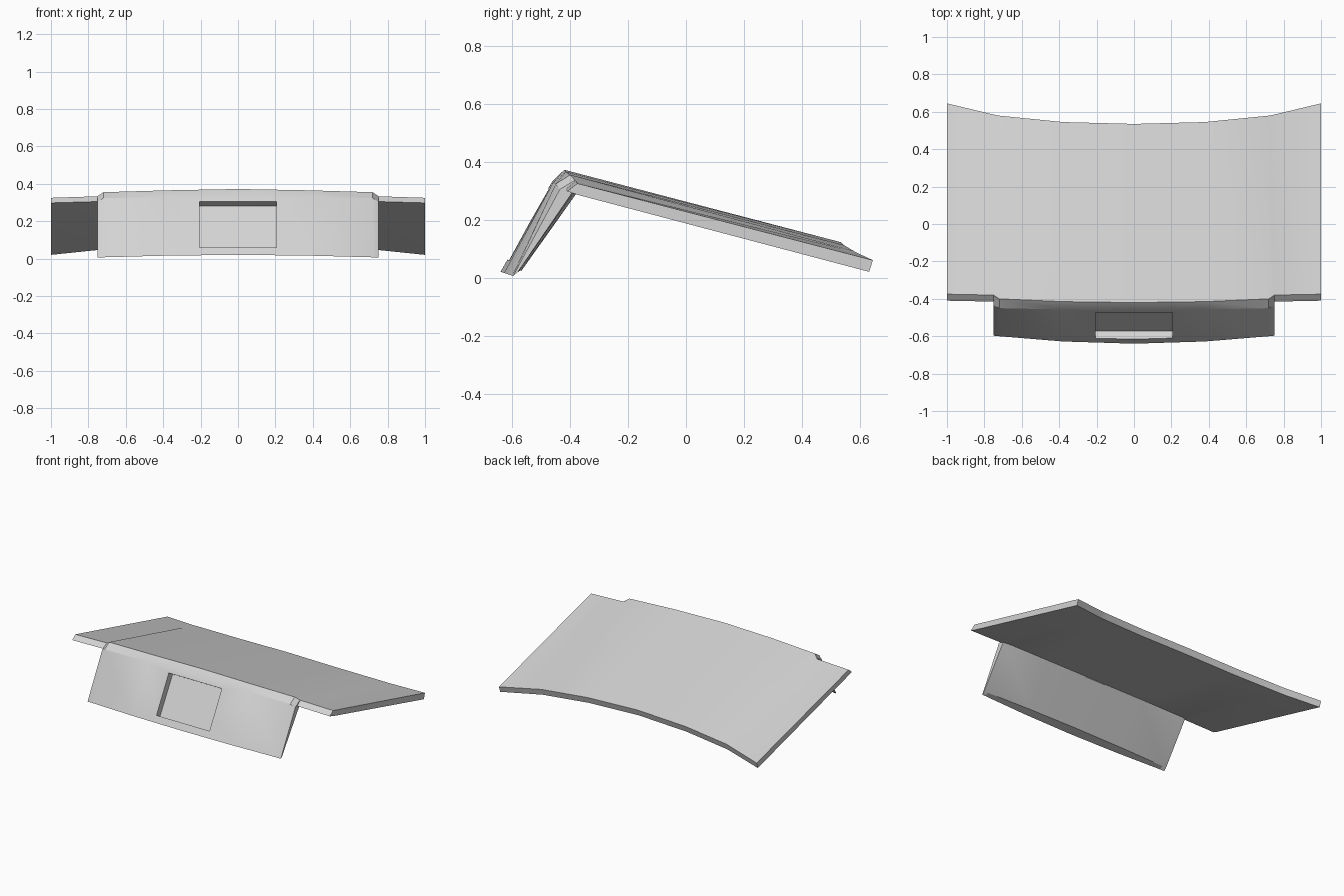
import bpy, bmesh
from math import radians

cube = bpy.data.objects.get("Cube")
if cube:
    bpy.data.objects.remove(cube, do_unlink=True)

paint = bpy.data.materials.new("light_grey")
paint.use_nodes = True
grey = (0.65, 0.65, 0.65, 1)
paint.diffuse_color = grey
for node in paint.node_tree.nodes:
    if node.type == 'BSDF_PRINCIPLED':
        node.inputs["Base Color"].default_value = grey


def loft(name, sections):
    """Skin closed (y, z) sections placed along x; returns a solid object."""
    bm = bmesh.new()
    rings = [[bm.verts.new((x, y, z)) for y, z in pts] for x, pts in sections]
    n = len(rings[0])
    for a, b in zip(rings, rings[1:]):
        for i in range(n):
            j = (i + 1) % n
            bm.faces.new((a[i], a[j], b[j], b[i]))
    bm.faces.new(rings[0])
    bm.faces.new(rings[-1])
    bmesh.ops.recalc_face_normals(bm, faces=bm.faces)
    mesh = bpy.data.meshes.new(name)
    bm.to_mesh(mesh)
    bm.free()
    mesh.materials.append(paint)
    obj = bpy.data.objects.new(name, mesh)
    bpy.context.collection.objects.link(obj)
    return obj


def both_sides(half):
    """Mirror sections listed from the centre outwards."""
    return [(-x, p) for x, p in reversed(half[1:])] + half


def smooth(obj):
    bpy.ops.object.select_all(action='DESELECT')
    obj.select_set(True)
    bpy.context.view_layer.objects.active = obj
    bpy.ops.object.shade_smooth_by_angle(angle=radians(20))


# Lid slab: front top, nose, front underside, rear underside, rear top
lid = loft("lid_panel", both_sides([
    (0.0, [(-.42, .372), (-.42, .33), (-.38, .292), (.522, .08), (.535, .122)]),
    (0.38, [(-.415, .365), (-.42, .325), (-.38, .292), (.532, .07), (.545, .112)]),
    (0.72, [(-.40, .355), (-.415, .31), (-.38, .292), (.566, .05), (.579, .092)]),
    (0.75, [(-.38, .333), (-.415, .305), (-.38, .291), (.572, .046), (.585, .088)]),
    (1.0, [(-.375, .325), (-.41, .298), (-.375, .286), (.632, .02), (.645, .06)]),
]))
smooth(lid)

# Drop panel: ridge, bevel, front foot, inner foot, inner top, hidden top
panel = loft("rear_drop_panel", both_sides([
    (0.0, [(-.42, .372), (-.461, .333), (-.64, .02), (-.567, .025), (-.38, .288), (-.38, .33)]),
    (0.38, [(-.415, .365), (-.457, .33), (-.628, .016), (-.571, .025), (-.38, .288), (-.38, .33)]),
    (0.72, [(-.40, .355), (-.45, .323), (-.60, .007), (-.578, .022), (-.39, .289), (-.38, .325)]),
    (0.75, [(-.385, .335), (-.435, .305), (-.597, .005), (-.58, .02), (-.395, .29), (-.38, .32)]),
]))
smooth(panel)

# Plate recess cut square to the drop panel
profile = [(-.518, .33), (-.432, .28), (-.572, .037), (-.658, .087)]
cutter = loft("recess_cutter", [(-.205, profile), (.205, profile)])
cutter.hide_render = True
cutter.hide_viewport = True
cutter.display_type = 'WIRE'
cut = panel.modifiers.new("plate_recess", 'BOOLEAN')
cut.operation = 'DIFFERENCE'
cut.solver = 'EXACT'
cut.object = cutter
